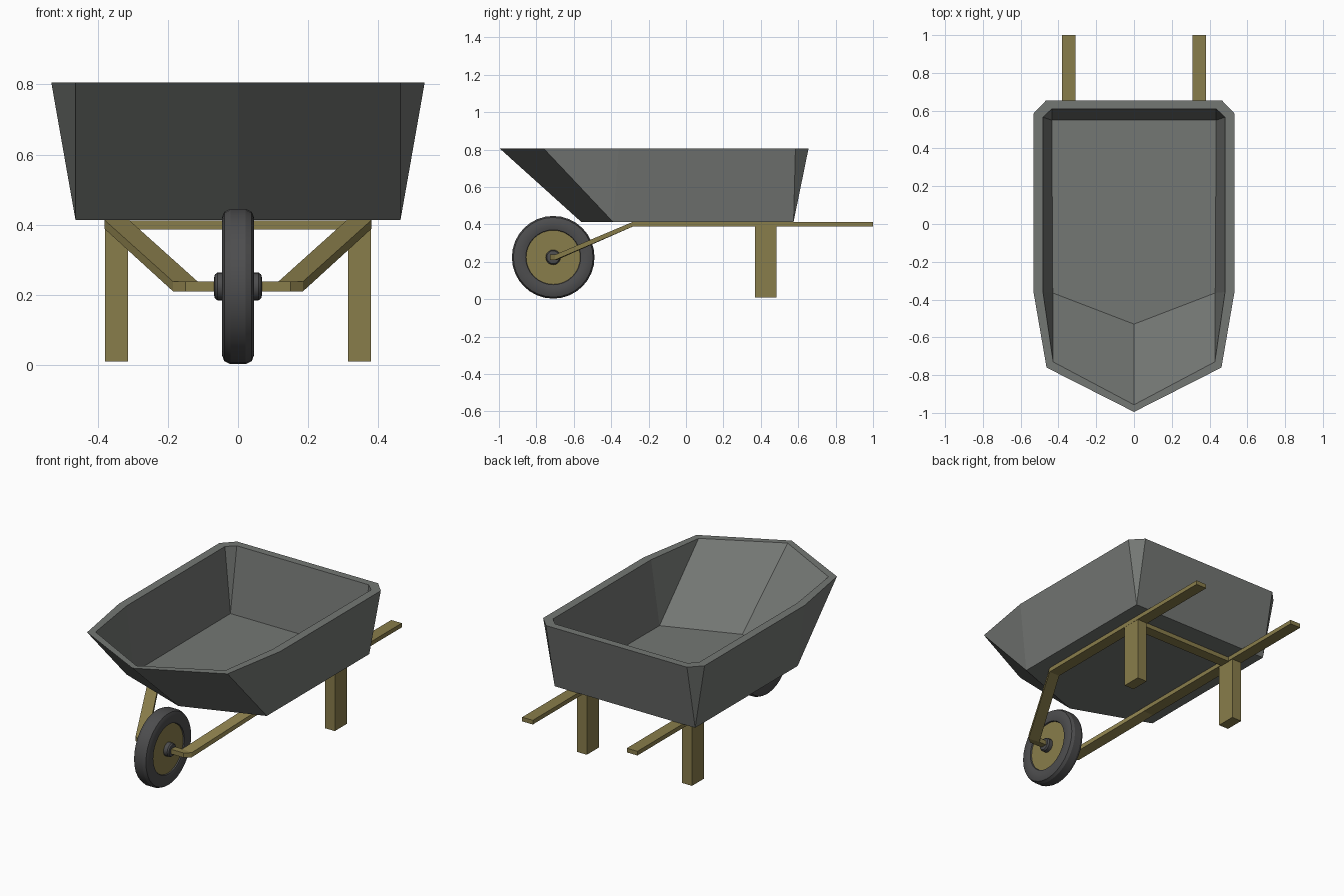
import bpy, bmesh, math
from mathutils import Vector

if "Cube" in bpy.data.objects:
    bpy.data.objects.remove(bpy.data.objects["Cube"])


def material(name, rgb):
    m = bpy.data.materials.new(name)
    m.use_nodes = True
    m.diffuse_color = (*rgb, 1)
    m.node_tree.nodes["Principled BSDF"].inputs["Base Color"].default_value = (*rgb, 1)
    return m


STEEL = material("grey steel", (0.175, 0.185, 0.175))
RUBBER = material("dark rubber", (0.075, 0.075, 0.077))
WOOD = material("olive wood", (0.25, 0.205, 0.07))


def finish(bm, name, mat):
    bmesh.ops.recalc_face_normals(bm, faces=bm.faces[:])
    mesh = bpy.data.meshes.new(name)
    bm.to_mesh(mesh)
    bm.free()
    mesh.materials.append(mat)
    obj = bpy.data.objects.new(name, mesh)
    bpy.context.collection.objects.link(obj)
    return obj


def box(name, mat, low, high):
    bm = bmesh.new()
    bmesh.ops.create_cube(bm, size=1)
    for v in bm.verts:
        v.co = [(a + b) / 2 + c * (b - a) for a, b, c in zip(low, high, v.co)]
    return finish(bm, name, mat)


def prism(name, mat, bottom, top):
    """Solid between two outlines with the same number of points."""
    bm = bmesh.new()
    a = [bm.verts.new(p) for p in bottom]
    b = [bm.verts.new(p) for p in top]
    bm.faces.new(a)
    bm.faces.new(b)
    for i in range(len(a)):
        j = (i + 1) % len(a)
        bm.faces.new((a[i], a[j], b[j], b[i]))
    return finish(bm, name, mat)


def lathe(name, mat, profile, centre, steps):
    """Spin (x, radius) points around the axle direction."""
    bm = bmesh.new()
    rings = []
    for x, r in profile:
        rings.append([bm.verts.new(Vector(centre) + Vector(
            (x, r * math.cos(k * math.tau / steps), r * math.sin(k * math.tau / steps))))
            for k in range(steps)])
    for a, b in zip(rings, rings[1:]):
        for i in range(steps):
            j = (i + 1) % steps
            bm.faces.new((a[i], a[j], b[j], b[i]))
    bm.faces.new(rings[0])
    bm.faces.new(rings[-1])
    obj = finish(bm, name, mat)
    bpy.context.view_layer.objects.active = obj
    obj.select_set(True)
    bpy.ops.object.shade_smooth_by_angle(angle=math.radians(25))
    obj.select_set(False)
    return obj


# Tub: outer and inner skins joined at the rim; doubled corners merge into triangles
def ring(half, z):
    return [(x, y, z) for x, y in half] + [(-x, y, z) for x, y in half[-2::-1]]


back, front = (0.463, 0.575), (0.463, -0.39)
in_back, in_front = (0.435, 0.55), (0.43, -0.365)
skins = [
    ring([back, back, front, front, (0, -0.56)], 0.413),
    ring([(0.465, 0.655), (0.532, 0.585), (0.532, -0.36), (0.463, -0.76), (0, -0.995)], 0.805),
    ring([(0.435, 0.61), (0.482, 0.565), (0.482, -0.36), (0.428, -0.73), (0, -0.957)], 0.805),
    ring([in_back, in_back, in_front, in_front, (0, -0.53)], 0.424),
]
bm = bmesh.new()
loops = [[bm.verts.new(p) for p in s] for s in skins]
for a, b in zip(loops, loops[1:]):
    for i in range(len(a)):
        j = (i + 1) % len(a)
        bm.faces.new((a[i], a[j], b[j], b[i]))
bm.faces.new(loops[0])
bm.faces.new(loops[-1])
bmesh.ops.remove_doubles(bm, verts=bm.verts[:], dist=0.0005)
finish(bm, "tub", STEEL)

# Wooden frame: handle, leg, sloping arm and axle stub on each side
for side, s in (("left", 1), ("right", -1)):
    box(side + "_handle", WOOD, (s * 0.31, -0.285, 0.388), (s * 0.38, 1.0, 0.413))
    box(side + "_leg", WOOD, (s * 0.314, 0.37, 0.01), (s * 0.379, 0.485, 0.39))

    def slope(z_high, z_low):
        return [(s * 0.31, -0.285, z_high), (s * 0.38, -0.285, z_high),
                (s * 0.185, -0.70, z_low), (s * 0.115, -0.69, z_low)]
    prism(side + "_arm", WOOD, slope(0.388, 0.21), slope(0.413, 0.238))

    plan = [(0.185, -0.70), (0.15, -0.728), (0.04, -0.728), (0.04, -0.69), (0.115, -0.69)]
    prism(side + "_axle_stub", WOOD, [(s * x, y, 0.21) for x, y in plan],
          [(s * x, y, 0.238) for x, y in plan])

box("cross_bar", WOOD, (-0.32, 0.39, 0.386), (0.32, 0.455, 0.412))

# Wheel: tyre, wooden disc and hub
axle = (0, -0.71, 0.224)


def mirrored(half):
    return half + [(-x, r) for x, r in reversed(half)]


lathe("tyre", RUBBER, mirrored([(0.03, 0.143), (0.041, 0.147), (0.046, 0.165),
                                (0.046, 0.195), (0.039, 0.213), (0.022, 0.221)]), axle, 32)
lathe("wheel_disc", WOOD, mirrored([(0.034, 0.146)]), axle, 32)
lathe("hub", RUBBER, mirrored([(0.068, 0.026), (0.066, 0.034), (0.058, 0.04)]), axle, 20)
